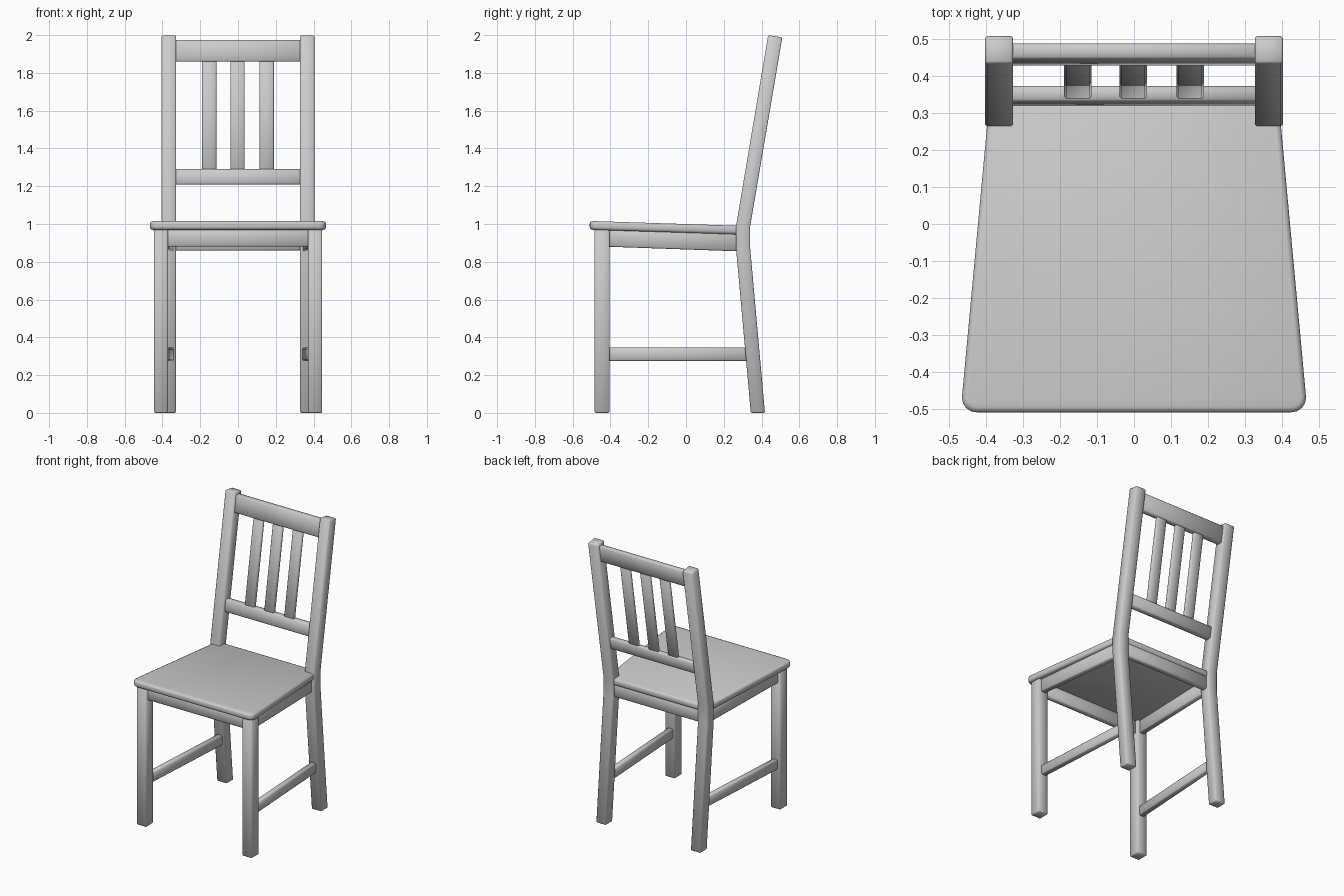
import bpy, bmesh, math
from mathutils import Vector

cube = bpy.data.objects.get("Cube")
if cube:
    bpy.data.objects.remove(cube, do_unlink=True)

GREY = (0.6, 0.6, 0.6, 1.0)
paint = bpy.data.materials.new("plain_grey")
paint.use_nodes = True
paint.diffuse_color = GREY
paint.node_tree.nodes["Principled BSDF"].inputs["Base Color"].default_value = GREY


def loft(name, ring_a, ring_b, bevel=0.006, segments=1):
    """Solid between two matching rings, with softened edges."""
    bm = bmesh.new()
    a = [bm.verts.new(p) for p in ring_a]
    b = [bm.verts.new(p) for p in ring_b]
    bm.faces.new(a)
    bm.faces.new(b)
    for i in range(len(a)):
        j = (i + 1) % len(a)
        bm.faces.new((a[i], a[j], b[j], b[i]))
    bmesh.ops.recalc_face_normals(bm, faces=bm.faces)
    edges = [e for e in bm.edges if e.calc_face_angle() > 0.5]
    bmesh.ops.bevel(bm, geom=edges, offset=bevel, segments=segments,
                    profile=0.5, affect='EDGES', clamp_overlap=True)
    mesh = bpy.data.meshes.new(name)
    bm.to_mesh(mesh)
    bm.free()
    mesh.materials.append(paint)
    mesh.shade_smooth()
    mesh.set_sharp_from_angle(angle=math.radians(50))
    obj = bpy.data.objects.new(name, mesh)
    bpy.context.collection.objects.link(obj)
    return obj


def rect_y(x, y, z, w, h):
    """Rectangle facing y, centred on x with its bottom at z."""
    return [(x - w/2, y, z), (x + w/2, y, z), (x + w/2, y, z + h), (x - w/2, y, z + h)]


def rect_z(x, y, z, w, d):
    """Horizontal rectangle centred on x and y."""
    return [(x - w/2, y - d/2, z), (x + w/2, y - d/2, z),
            (x + w/2, y + d/2, z), (x - w/2, y + d/2, z)]


def post_y(z):
    """Centre line of the leaning upper back post."""
    return 0.303 + 0.168 * (z - 0.99)


def back_piece(name, x, z0, z1, w, d):
    """Piece of the backrest that leans with the posts."""
    loft(name, rect_z(x, post_y(z0), z0, w, d), rect_z(x, post_y(z1), z1, w, d))


# Seat: tapered board with rounded front corners, sloping to the back
half = [(0.0, -0.51)]
for i in range(5):
    t = math.radians(-90 + 22.5 * i)
    half.append((0.426 + 0.04 * math.cos(t), -0.47 + 0.04 * math.sin(t)))
half.append((0.392, 0.33))
outline = half + [(-x, y) for x, y in reversed(half[1:])]


def seat_ring(z):
    return [(x, y, z - 0.032 * (y + 0.51)) for x, y in outline]


loft("seat", seat_ring(0.97), seat_ring(1.016), bevel=0.014, segments=2)

# Legs, side aprons and stretchers, mirrored
post = [(0.343, 0), (0.265, 0.87), (0.265, 0.99), (0.435, 2.0),
        (0.51, 1.988), (0.34, 0.99), (0.34, 0.87), (0.418, 0)]
for side, s in (("left", 1), ("right", -1)):
    loft(side + "_back_post", [(s * 0.327, y, z) for y, z in post],
         [(s * 0.404, y, z) for y, z in post])
    loft(side + "_front_leg", rect_z(s * 0.408, -0.444, 0, 0.076, 0.08),
         rect_z(s * 0.408, -0.444, 0.975, 0.076, 0.08))
    loft(side + "_apron", rect_y(s * 0.408, -0.42, 0.88, 0.04, 0.1),
         rect_y(s * 0.362, 0.29, 0.855, 0.04, 0.1))
    loft(side + "_stretcher", rect_y(s * 0.405, -0.42, 0.275, 0.04, 0.07),
         rect_y(s * 0.36, 0.35, 0.275, 0.04, 0.07))

# Front and back aprons
loft("front_apron", rect_z(0, -0.445, 0.88, 0.76, 0.04), rect_z(0, -0.445, 0.975, 0.76, 0.04))
loft("back_apron", rect_z(0, 0.303, 0.86, 0.67, 0.04), rect_z(0, 0.303, 0.955, 0.67, 0.04))

# Backrest rails and slats
back_piece("top_rail", 0, 1.86, 1.975, 0.67, 0.042)
back_piece("lower_rail", 0, 1.21, 1.29, 0.67, 0.042)
for label, x in (("right", -0.152), ("middle", -0.002), ("left", 0.152)):
    back_piece(label + "_slat", x, 1.28, 1.87, 0.075, 0.026)
